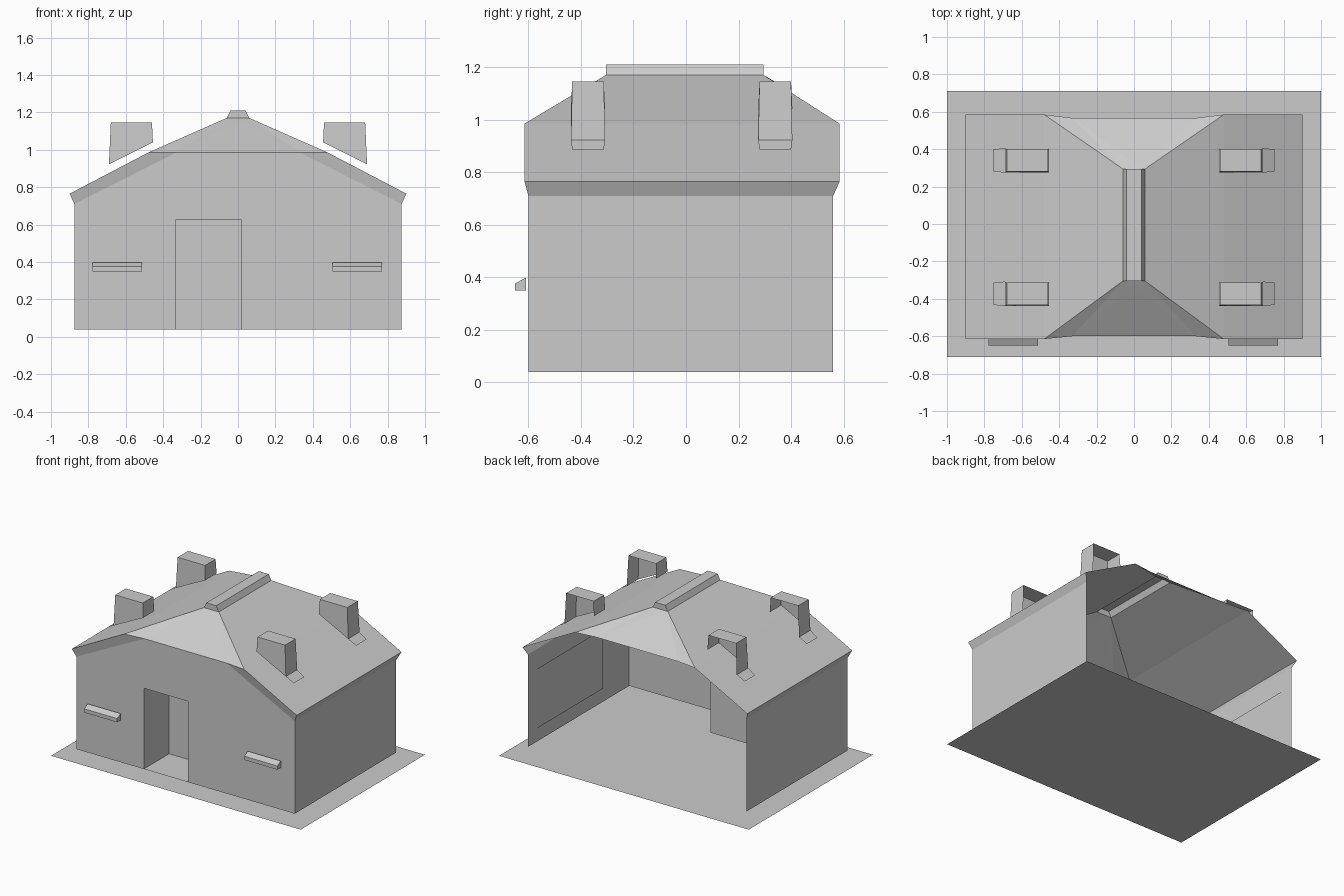
import bpy

cube = bpy.data.objects.get("Cube")
if cube:
    bpy.data.objects.remove(cube, do_unlink=True)

grey = bpy.data.materials.new("plain grey")
grey.use_nodes = True
grey.diffuse_color = (0.6, 0.6, 0.6, 1)
grey.node_tree.nodes["Principled BSDF"].inputs["Base Color"].default_value = (0.6, 0.6, 0.6, 1)


def sheet(name, polygons):
    """Flat-faced object from polygons, each a list of corner points."""
    verts, index, faces = [], {}, []
    for polygon in polygons:
        face = []
        for corner in polygon:
            if corner not in index:
                index[corner] = len(verts)
                verts.append(corner)
            face.append(index[corner])
        faces.append(face)
    mesh = bpy.data.meshes.new(name)
    mesh.from_pydata(verts, [], faces)
    mesh.materials.append(grey)
    obj = bpy.data.objects.new(name, mesh)
    bpy.context.collection.objects.link(obj)
    return obj


def mirror(polygon):
    """Mirror across x, keeping the facing direction."""
    return [(-x, y, z) for x, y, z in reversed(polygon)]


def both(polygons):
    return polygons + [mirror(p) for p in polygons]


# Main levels and depths
FLOOR, WALL_TOP, EAVE, HIP, RIDGE, CAP = 0.04, 0.71, 0.765, 0.985, 1.17, 1.21
WALL_X, EAVE_X, HIP_X, GABLE_X, RIDGE_X, CAP_X = 0.875, 0.9, 0.48, 0.33, 0.06, 0.04
FRONT, BACK = -0.6, 0.56
ROOF_F, ROOF_B = -0.615, 0.585
RIDGE_F, RIDGE_B = -0.305, 0.295

# Ground sheet
sheet("ground", [[(-1, -0.71, 0), (1, -0.71, 0), (1, 0.71, 0), (-1, 0.71, 0)]])

# Side walls; the back of the house is open
wall = [(WALL_X, FRONT, FLOOR), (WALL_X, BACK, FLOOR),
        (WALL_X, BACK, WALL_TOP), (WALL_X, FRONT, WALL_TOP)]
sheet("side_walls", both([wall]))

# Front wall around the doorway
DOOR_L, DOOR_R, DOOR_TOP, PORCH = -0.335, 0.02, 0.625, -0.31
sheet("front_wall", [[(x, FRONT, z) for x, z in (
    (-WALL_X, FLOOR), (DOOR_L, FLOOR), (DOOR_L, DOOR_TOP), (DOOR_R, DOOR_TOP),
    (DOOR_R, FLOOR), (WALL_X, FLOOR), (WALL_X, WALL_TOP), (GABLE_X, HIP),
    (-GABLE_X, HIP), (-WALL_X, WALL_TOP))]])

# Recessed entrance: floor, side, ceiling, side and end
rim = [(DOOR_L, FLOOR), (DOOR_R, FLOOR), (DOOR_R, DOOR_TOP), (DOOR_L, DOOR_TOP)]
entrance = [[(x, PORCH, z) for x, z in rim]]
for (xa, za), (xb, zb) in zip(rim, rim[1:] + rim[:1]):
    entrance.append([(xa, FRONT, za), (xa, PORCH, za), (xb, PORCH, zb), (xb, FRONT, zb)])
sheet("entrance", entrance)

# Roof slopes with a slight bend, and soffits under the eaves
lower = [(EAVE_X, ROOF_F, EAVE), (EAVE_X, ROOF_B, EAVE),
         (HIP_X, ROOF_B, HIP), (HIP_X, ROOF_F, HIP)]
upper = [(HIP_X, ROOF_F, HIP), (HIP_X, ROOF_B, HIP),
         (RIDGE_X, RIDGE_B, RIDGE), (RIDGE_X, RIDGE_F, RIDGE)]
soffit = [(WALL_X, FRONT, WALL_TOP), (WALL_X, BACK, WALL_TOP),
          (EAVE_X, ROOF_B, EAVE), (EAVE_X, ROOF_F, EAVE)]
sheet("roof_slopes", both([lower, upper, soffit]))

# Band between front wall and roof edge
band = [(WALL_X, FRONT, WALL_TOP), (EAVE_X, ROOF_F, EAVE),
        (HIP_X, ROOF_F, HIP), (GABLE_X, FRONT, HIP)]
sheet("front_band", both([band]))

# Clipped hip at each end, folded around a small tip
for name, eave, inner, ridge, tip in (
        ("front_hip", ROOF_F, FRONT, RIDGE_F, -0.338),
        ("back_hip", ROOF_B, 0.567, RIDGE_B, 0.33)):
    point = (0, tip, 1.15)
    side = [[(HIP_X, eave, HIP), (RIDGE_X, ridge, RIDGE), (GABLE_X, inner, HIP)],
            [(GABLE_X, inner, HIP), (RIDGE_X, ridge, RIDGE), point]]
    middle = [[(-GABLE_X, inner, HIP), (GABLE_X, inner, HIP), point],
              [(-RIDGE_X, ridge, RIDGE), point, (RIDGE_X, ridge, RIDGE)]]
    faces = both(side) + middle
    sheet(name, faces if eave < 0 else [f[::-1] for f in faces])

# Ridge cap
profile = [(-RIDGE_X, RIDGE), (RIDGE_X, RIDGE), (CAP_X, CAP), (-CAP_X, CAP)]
cap = [[(x, RIDGE_F, z) for x, z in profile],
       [(x, RIDGE_B, z) for x, z in reversed(profile)]]
for (xa, za), (xb, zb) in zip(profile[1:], profile[2:] + profile[:1]):
    cap.append([(xa, RIDGE_F, za), (xa, RIDGE_B, za), (xb, RIDGE_B, zb), (xb, RIDGE_F, zb)])
sheet("ridge_cap", cap)

# Roof hoods, open at the back and underneath, with a flashing strip
for name, y in (("front", -0.373), ("back", 0.34)):
    f, b, ft, bt = y - 0.065, y + 0.065, y - 0.06, y + 0.06
    inner_f, inner_b = (0.455, f, 1.04), (0.455, b, 1.04)
    outer_f, outer_b = (0.69, f, 0.922), (0.69, b, 0.922)
    top = [(0.46, ft, 1.145), (0.68, ft, 1.145), (0.68, bt, 1.145), (0.46, bt, 1.145)]
    hood = [top,
            [inner_f, outer_f, top[1], top[0]],
            [outer_f, outer_b, top[2], top[1]],
            [inner_b, inner_f, top[0], top[3]]]
    sheet(name + "_hoods", both(hood))
    flashing = [outer_f, (0.75, ft, 0.887), (0.75, bt, 0.887), outer_b]
    sheet(name + "_flashings", both([flashing]))

# Window ledges standing just off the front wall
ledge = [(-0.65, 0.35), (-0.61, 0.35), (-0.61, 0.398), (-0.65, 0.377)]
for name, centre in (("right_ledge", -0.645), ("left_ledge", 0.638)):
    a, b = centre - 0.132, centre + 0.132
    faces = [[(a, y, z) for y, z in reversed(ledge)], [(b, y, z) for y, z in ledge]]
    for (ya, za), (yb, zb) in zip(ledge, ledge[1:] + ledge[:1]):
        faces.append([(a, ya, za), (a, yb, zb), (b, yb, zb), (b, ya, za)][::-1])
    sheet(name, faces)

# Inside panels on the side and front walls
LOW, HIGH = 0.14, 0.57
px, py = WALL_X - 0.006, FRONT + 0.006
sheet("side_panels", both([[(px, -0.29, LOW), (px, -0.29, HIGH),
                            (px, 0.46, HIGH), (px, 0.46, LOW)]]))
sheet("front_panels", both([[(0.83, py, LOW), (0.48, py, LOW),
                             (0.48, py, HIGH), (0.83, py, HIGH)]]))
